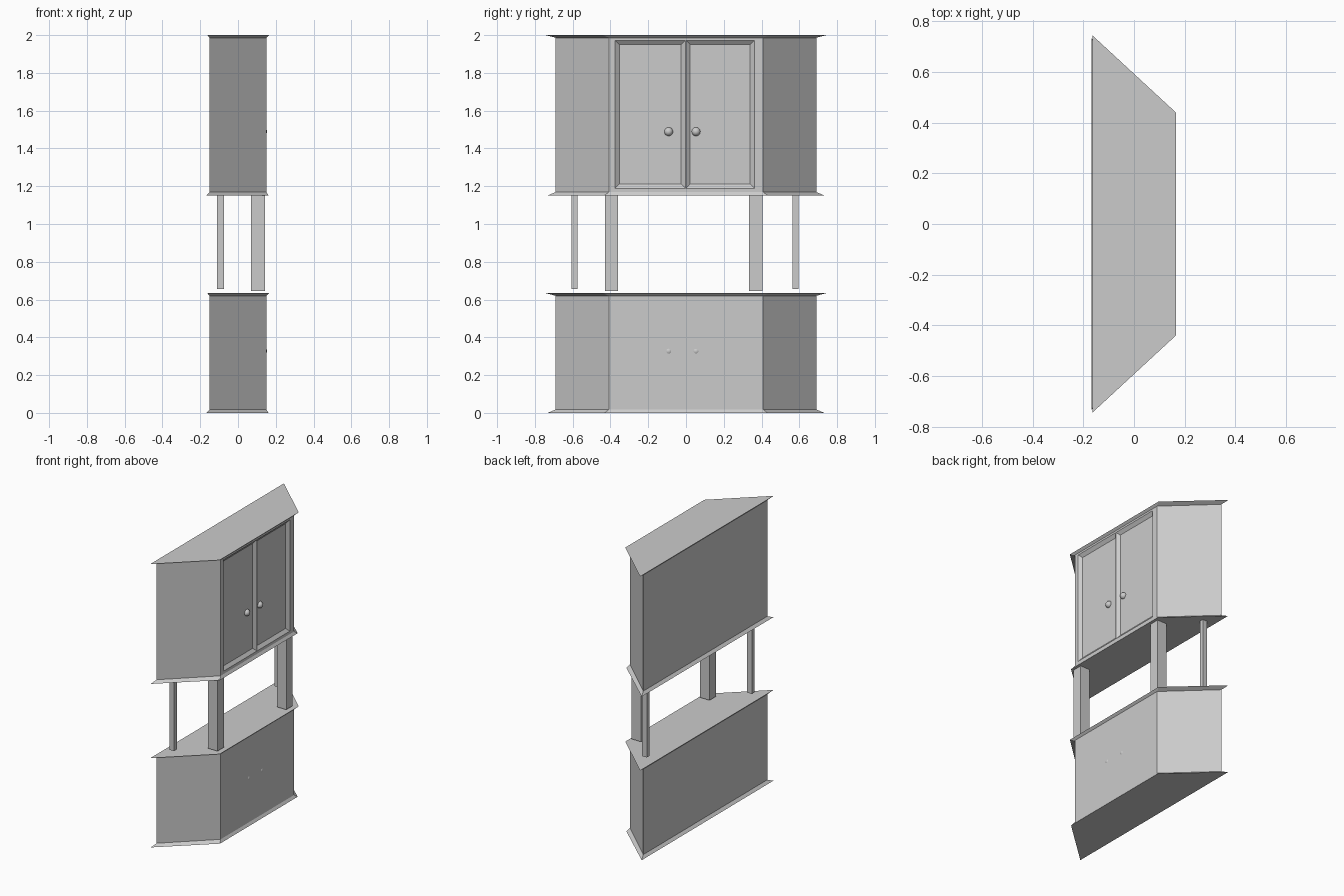
import bpy, bmesh
from mathutils import Matrix

if "Cube" in bpy.data.objects:
    bpy.data.objects.remove(bpy.data.objects["Cube"])


def make_object(name, bm):
    bmesh.ops.recalc_face_normals(bm, faces=bm.faces)
    mesh = bpy.data.meshes.new(name)
    bm.to_mesh(mesh)
    bm.free()
    obj = bpy.data.objects.new(name, mesh)
    bpy.context.collection.objects.link(obj)
    return obj


def loft(name, rings):
    """Closed solid through four-sided rings."""
    bm = bmesh.new()
    loops = [[bm.verts.new(p) for p in ring] for ring in rings]
    for a, b in zip(loops, loops[1:]):
        for i in range(4):
            j = (i + 1) % 4
            bm.faces.new((a[i], a[j], b[j], b[i]))
    bm.faces.new(loops[0])
    bm.faces.new(loops[-1])
    return make_object(name, bm)


def box(name, x0, x1, y0, y1, z0, z1):
    return loft(name, [[(x0, y0, z), (x1, y0, z), (x1, y1, z), (x0, y1, z)]
                       for z in (z0, z1)])


def outline(x_back, x_front, y_back, y_front, z):
    return [(x_back, -y_back, z), (x_front, -y_front, z),
            (x_front, y_front, z), (x_back, y_back, z)]


BODY = (-0.15, 0.15, 0.69, 0.408)
PLINTH = (-0.168, 0.162, 0.733, 0.432)
CORNICE = (-0.163, 0.165, 0.743, 0.44)


def cabinet(name, z0, z1):
    return loft(name, [outline(*PLINTH, z0), outline(*BODY, z0 + 0.018),
                       outline(*BODY, z1 - 0.014), outline(*CORNICE, z1)])


# Cabinet bodies with flared plinth and cornice
lower = cabinet("lower_cabinet", 0.0, 0.634)
upper = cabinet("upper_cabinet", 1.151, 2.0)

# Bevelled door panels recessed into the upper front
for side, y0, y1 in (("left", -0.377, -0.002), ("right", -0.002, 0.364)):
    rings = []
    for x, inset in ((0.151, 0.0), (0.132, 0.024)):
        a, b, c, d = y0 + inset, y1 - inset, 1.188 + inset, 1.974 - inset
        rings.append([(x, a, c), (x, b, c), (x, b, d), (x, a, d)])
    cutter = loft(side + "_door_cutter", rings)
    cutter.hide_render = True
    cutter.hide_set(True)
    mod = upper.modifiers.new(side + "_door", 'BOOLEAN')
    mod.operation = 'DIFFERENCE'
    mod.solver = 'EXACT'
    mod.object = cutter

# Posts holding the upper cabinet
box("front_post_left", 0.068, 0.142, -0.43, -0.36, 0.645, 1.152)
box("front_post_right", 0.068, 0.142, 0.334, 0.404, 0.645, 1.152)
box("back_post_left", -0.111, -0.074, -0.606, -0.575, 0.655, 1.152)
box("back_post_right", -0.111, -0.074, 0.565, 0.595, 0.655, 1.152)

# Round door knobs
for level, z in (("upper", 1.489), ("lower", 0.327)):
    for side, y in (("left", -0.092), ("right", 0.053)):
        bm = bmesh.new()
        bmesh.ops.create_uvsphere(bm, u_segments=24, v_segments=12, radius=0.023,
                                  matrix=Matrix.Translation((0.131, y, z)))
        for f in bm.faces:
            f.smooth = True
        make_object(f"{level}_knob_{side}", bm)
